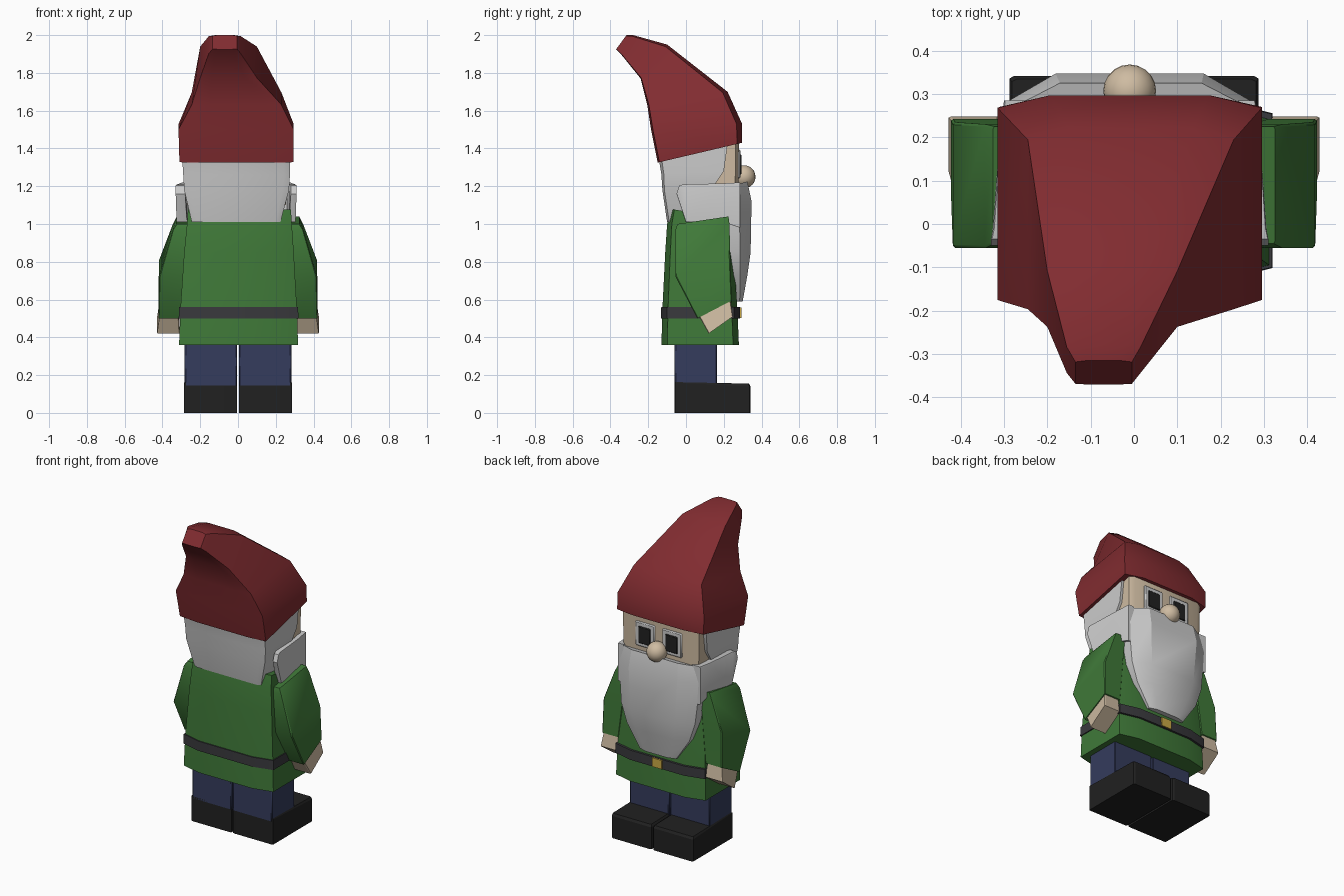
import bpy, bmesh, math


def material(name, rgb):
    m = bpy.data.materials.new(name)
    m.diffuse_color = (*rgb, 1)
    return m


RED = material("red", (0.22, 0.025, 0.03))
GREEN = material("green", (0.05, 0.19, 0.04))
NAVY = material("navy", (0.035, 0.045, 0.11))
BLACK = material("black", (0.015, 0.015, 0.015))
DARK = material("dark", (0.04, 0.04, 0.045))
SKIN = material("skin", (0.62, 0.5, 0.36))
GOLD = material("gold", (0.6, 0.4, 0.06))


def finish(ob, mat):
    if mat:
        ob.data.materials.append(mat)
    bpy.ops.object.select_all(action='DESELECT')
    ob.select_set(True)
    bpy.context.view_layer.objects.active = ob
    bpy.ops.object.shade_smooth_by_angle(angle=math.radians(28))
    return ob


def loft(name, sections, mat=None, u=0.6, back=0.88, front=0.88):
    """Skin 8-sided rings. Section = x0, x1, (y, z) of back edge, (y, z) of front edge."""
    ring = [(1, -back), (u, -1), (-u, -1), (-1, -back),
            (-1, front), (-u, 1), (u, 1), (1, front)]
    bm = bmesh.new()
    rows = []
    for x0, x1, (y0, z0), (y1, z1) in sections:
        row = []
        for a, b in ring:
            t = (b + 1) / 2
            row.append(bm.verts.new(((x0 + x1) / 2 + a * (x1 - x0) / 2,
                                     y0 + t * (y1 - y0), z0 + t * (z1 - z0))))
        rows.append(row)
    for r, s in zip(rows, rows[1:]):
        for i in range(8):
            j = (i + 1) % 8
            bm.faces.new((r[i], r[j], s[j], s[i]))
    bm.faces.new(rows[0])
    bm.faces.new(rows[-1])
    bmesh.ops.recalc_face_normals(bm, faces=bm.faces)
    me = bpy.data.meshes.new(name)
    bm.to_mesh(me)
    bm.free()
    ob = bpy.data.objects.new(name, me)
    bpy.context.collection.objects.link(ob)
    return finish(ob, mat)


def box(name, lo, hi, mat=None, bevel=0.006):
    bpy.ops.mesh.primitive_cube_add(size=1, location=[(a + b) / 2 for a, b in zip(lo, hi)])
    ob = bpy.context.object
    ob.name = name
    ob.scale = [b - a for a, b in zip(lo, hi)]
    bpy.ops.object.transform_apply(location=False, rotation=False, scale=True)
    if bevel:
        mod = ob.modifiers.new("bevel", 'BEVEL')
        mod.width = bevel
        mod.segments = 1
    return finish(ob, mat)


# Bent hat, leaning backwards
loft("hat", [
    (-0.31, 0.295, (-0.15, 1.325), (0.297, 1.43)),
    (-0.315, 0.295, (-0.185, 1.5), (0.297, 1.53)),
    (-0.245, 0.23, (-0.205, 1.63), (0.22, 1.70)),
    (-0.2, 0.1, (-0.24, 1.77), (-0.1, 1.95)),
    (-0.155, 0.015, (-0.345, 1.9), (-0.28, 2.0)),
    (-0.135, -0.005, (-0.37, 1.925), (-0.315, 2.0)),
], RED, back=0.96)

# Head: hair at the back, skin face in front
loft("hair", [
    (-0.245, 0.225, (-0.1, 1.01), (0.18, 1.01)),
    (-0.285, 0.27, (-0.125, 1.18), (0.14, 1.19)),
    (-0.29, 0.275, (-0.13, 1.26), (0.20, 1.28)),
    (-0.295, 0.275, (-0.143, 1.34), (0.22, 1.42)),
], None, u=0.88, back=0.92, front=1.0)
loft("face", [
    (-0.27, 0.255, (0.0, 1.1), (0.275, 1.1)),
    (-0.275, 0.26, (0.0, 1.37), (0.28, 1.43)),
], SKIN, u=0.88, back=1.0)

# Beard and its side wings
loft("beard", [
    (-0.28, 0.265, (0.2, 1.19), (0.325, 1.225)),
    (-0.295, 0.275, (0.2, 1.1), (0.347, 1.12)),
    (-0.265, 0.255, (0.22, 0.85), (0.342, 0.85)),
    (-0.225, 0.215, (0.24, 0.73), (0.325, 0.73)),
    (-0.13, 0.125, (0.265, 0.59), (0.30, 0.59)),
], None, back=1.0, front=0.1)
for side, s, dx in (("left", -1, 0.015), ("right", 1, -0.005)):
    loft(side + "_beard_wing", [
        (s * 0.24, s * (0.285 + dx), (0.285, 0.98), (0.285, 1.22)),
        (s * 0.26, s * (0.295 + dx), (0.2, 1.01), (0.2, 1.215)),
        (s * 0.27, s * (0.31 + dx), (0.0, 1.01), (-0.01, 1.21)),
        (s * 0.28, s * (0.315 + dx), (-0.05, 1.16), (-0.035, 1.205)),
    ], None, u=0.9, back=0.97, front=0.95)

# Nose
bpy.ops.mesh.primitive_uv_sphere_add(segments=20, ring_count=12, radius=0.061,
                                     location=(-0.01, 0.307, 1.25))
bpy.context.object.name = "nose"
finish(bpy.context.object, SKIN)

# Eyes: pale surround with dark centre
for side, x in (("left", -0.1), ("right", 0.09)):
    box(side + "_eye_surround", (x - 0.068, 0.25, 1.24), (x + 0.068, 0.288, 1.395))
    box(side + "_eye", (x - 0.044, 0.26, 1.26), (x + 0.044, 0.293, 1.37), BLACK)

# Tunic, belt and buckle
loft("tunic", [
    (-0.312, 0.318, (-0.13, 0.36), (0.28, 0.36)),
    (-0.305, 0.312, (-0.125, 0.55), (0.272, 0.55)),
    (-0.285, 0.295, (-0.11, 0.85), (0.252, 0.85)),
    (-0.27, 0.285, (-0.1, 1.0), (0.235, 1.0)),
    (-0.265, 0.28, (-0.085, 1.08), (0.23, 1.03)),
], GREEN, back=0.85, front=0.85)
loft("belt", [
    (-0.314, 0.32, (-0.133, 0.5), (0.287, 0.5)),
    (-0.312, 0.318, (-0.131, 0.56), (0.285, 0.56)),
], DARK, back=0.85, front=0.85)
box("buckle", (-0.035, 0.27, 0.502), (0.035, 0.294, 0.558), GOLD, 0)

# Limbs, one of each per side
for side, s in (("left", -1), ("right", 1)):
    loft(side + "_arm", [
        (s * 0.26, s * 0.325, (-0.045, 1.0), (0.225, 1.04)),
        (s * 0.26, s * 0.345, (-0.055, 0.97), (0.23, 1.0)),
        (s * 0.28, s * 0.418, (-0.055, 0.72), (0.235, 0.81)),
        (s * 0.305, s * 0.422, (0.06, 0.5), (0.242, 0.595)),
    ], GREEN, u=0.92, back=0.96, front=0.96)
    loft(side + "_hand", [
        (s * 0.315, s * 0.415, (0.07, 0.51), (0.235, 0.6)),
        (s * 0.31, s * 0.428, (0.12, 0.42), (0.248, 0.51)),
    ], SKIN, u=0.9, back=0.96, front=0.96)
    inner, outer = s * 0.004, s * 0.282
    box(side + "_leg", (min(inner, outer), -0.06, 0.14), (max(inner, outer), 0.165, 0.4), NAVY)
    loft(side + "_shoe", [
        (s * 0.006, s * 0.287, (-0.06, 0.0), (0.342, 0.0)),
        (s * 0.006, s * 0.287, (-0.06, 0.16), (0.342, 0.14)),
        (s * 0.012, s * 0.282, (-0.055, 0.163), (0.334, 0.155)),
    ], BLACK, u=0.92, back=0.99, front=0.97)
